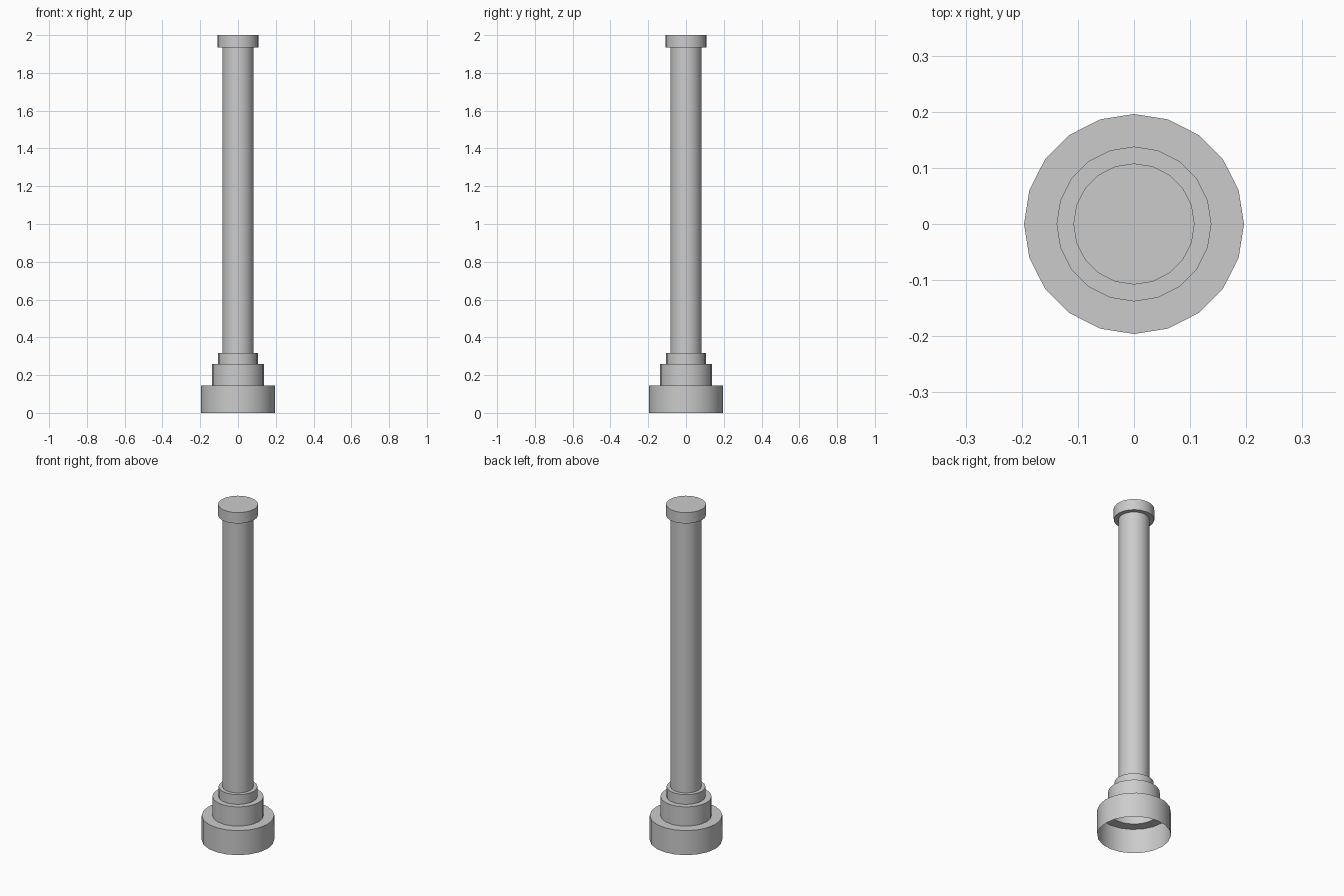
import bpy, bmesh, math

if "Cube" in bpy.data.objects:
    bpy.data.objects.remove(bpy.data.objects["Cube"])

SIDES = 20


def lathe(name, profile, cap_top=False):
    """Spin (radius, z) points into a thin-walled 20-sided shell, open at the bottom."""
    bm = bmesh.new()
    rings = []
    for r, z in profile:
        rings.append([bm.verts.new((r * math.cos(2 * math.pi * i / SIDES),
                                    r * math.sin(2 * math.pi * i / SIDES), z))
                      for i in range(SIDES)])
    for low, high in zip(rings, rings[1:]):
        for i in range(SIDES):
            j = (i + 1) % SIDES
            bm.faces.new((low[i], low[j], high[j], high[i]))
    if cap_top:
        bm.faces.new(rings[-1])
    mesh = bpy.data.meshes.new(name)
    bm.to_mesh(mesh)
    bm.free()
    obj = bpy.data.objects.new(name, mesh)
    bpy.context.collection.objects.link(obj)
    bpy.ops.object.select_all(action='DESELECT')
    obj.select_set(True)
    bpy.context.view_layer.objects.active = obj
    bpy.ops.object.shade_smooth_by_angle(angle=math.radians(30))
    return obj


# Stepped hollow base, three tiers
lathe("stepped_base", [(0.196, 0.0), (0.196, 0.146), (0.138, 0.146), (0.138, 0.26),
                       (0.105, 0.26), (0.105, 0.318), (0.083, 0.318)])

# Long plain shaft
lathe("shaft", [(0.083, 0.318), (0.083, 1.935)])

# Flat round cap
lathe("cap", [(0.083, 1.935), (0.108, 1.935), (0.108, 2.0)], cap_top=True)
